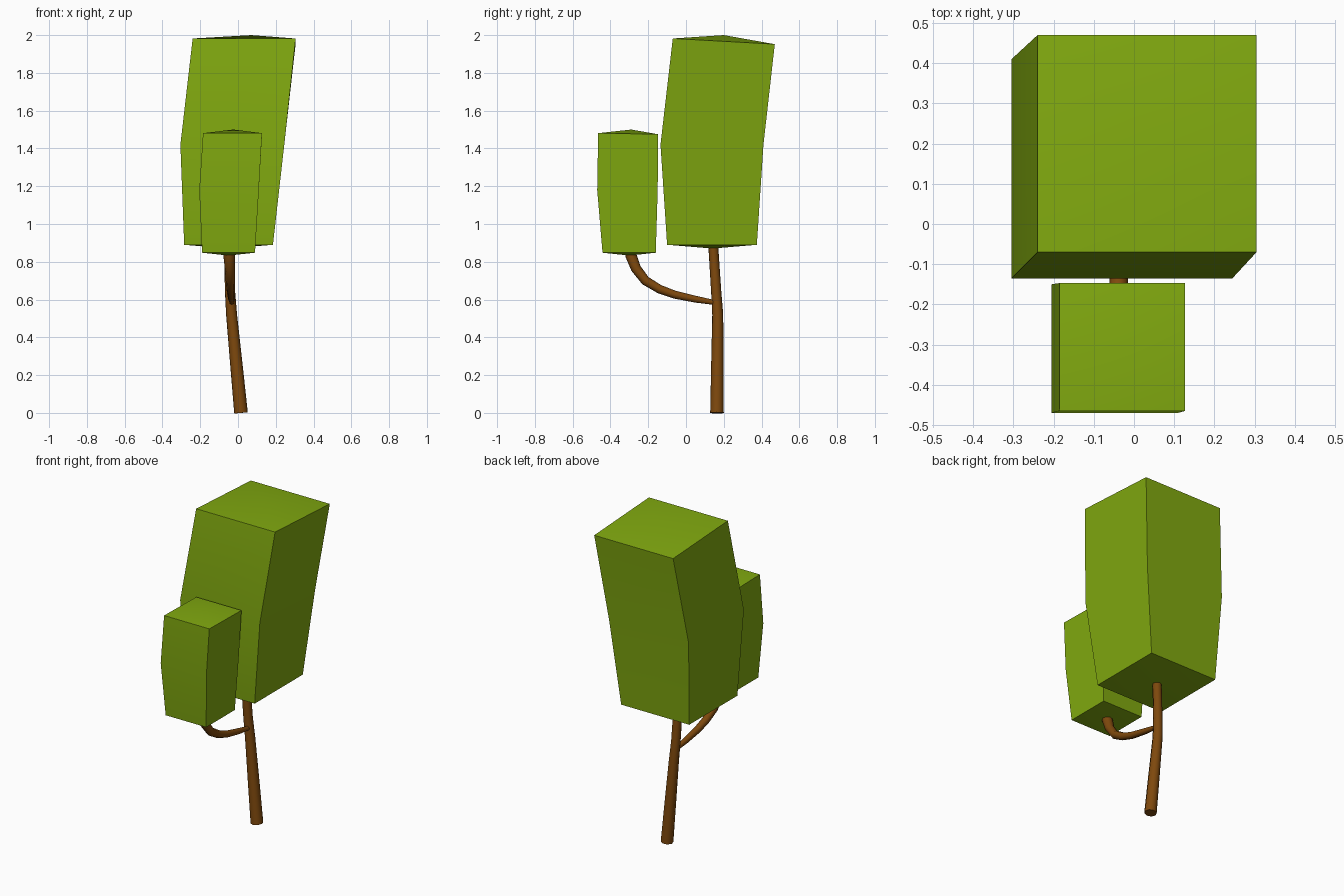
import bpy
import bmesh
import math

cube = bpy.data.objects.get("Cube")
if cube:
    bpy.data.objects.remove(cube, do_unlink=True)


def make_material(name, rgb):
    mat = bpy.data.materials.new(name)
    mat.use_nodes = True
    mat.diffuse_color = (*rgb, 1)
    bsdf = mat.node_tree.nodes["Principled BSDF"]
    bsdf.inputs["Base Color"].default_value = (*rgb, 1)
    bsdf.inputs["Roughness"].default_value = 0.9
    return mat


leaf_green = make_material("leaf green", (0.22, 0.40, 0.005))
bark_brown = make_material("bark brown", (0.21, 0.066, 0.004))


def smooth(obj, degrees):
    bpy.ops.object.select_all(action="DESELECT")
    obj.select_set(True)
    bpy.context.view_layer.objects.active = obj
    bpy.ops.object.shade_smooth_by_angle(angle=math.radians(degrees))


def add_crown(name, rings, low, high, bevel):
    """Loft boxes (x0, x1, y0, y1, z, tilt) and close both ends with a low peak."""
    bm = bmesh.new()
    loops = []
    for x0, x1, y0, y1, z, tilt in rings:
        corners = ((x0, y0, z + tilt), (x1, y0, z + tilt),
                   (x1, y1, z - tilt), (x0, y1, z - tilt))
        loops.append([bm.verts.new(c) for c in corners])
    bottom, top = bm.verts.new(low), bm.verts.new(high)
    for i in range(4):
        j = (i + 1) % 4
        for a, b in zip(loops, loops[1:]):
            bm.faces.new((a[i], a[j], b[j], b[i]))
        bm.faces.new((loops[0][j], loops[0][i], bottom))
        bm.faces.new((loops[-1][i], loops[-1][j], top))
    # Round only the box edges, not the gentle bends
    edges = [e for e in bm.edges if e.calc_face_angle() > math.radians(40)]
    bmesh.ops.bevel(bm, geom=edges, offset=bevel, segments=3,
                    profile=0.5, affect="EDGES")
    bmesh.ops.recalc_face_normals(bm, faces=bm.faces)
    mesh = bpy.data.meshes.new(name)
    bm.to_mesh(mesh)
    bm.free()
    mesh.materials.append(leaf_green)
    obj = bpy.data.objects.new(name, mesh)
    bpy.context.collection.objects.link(obj)
    smooth(obj, 60)


def add_limb(name, points):
    """Tapered round tube through (x, y, z, radius) points."""
    curve = bpy.data.curves.new(name, "CURVE")
    curve.dimensions = "3D"
    curve.bevel_depth = 1
    curve.bevel_resolution = 2
    curve.use_fill_caps = True
    spline = curve.splines.new("POLY")
    spline.points.add(len(points) - 1)
    for p, (x, y, z, r) in zip(spline.points, points):
        p.co = (x, y, z, 1)
        p.radius = r
    source = bpy.data.objects.new(name + " path", curve)
    bpy.context.collection.objects.link(source)
    bpy.context.view_layer.update()
    evaluated = source.evaluated_get(bpy.context.evaluated_depsgraph_get())
    mesh = bpy.data.meshes.new_from_object(evaluated)
    bpy.data.objects.remove(source, do_unlink=True)
    mesh.materials.clear()
    mesh.materials.append(bark_brown)
    obj = bpy.data.objects.new(name, mesh)
    bpy.context.collection.objects.link(obj)
    smooth(obj, 50)


# Leaf crowns
add_crown("main_crown",
          [(-0.285, 0.185, -0.10, 0.375, 0.89, 0),
           (-0.305, 0.245, -0.135, 0.41, 1.42, 0),
           (-0.24, 0.305, -0.07, 0.47, 1.967, 0.015)],
          (-0.05, 0.14, 0.87), (0.07, 0.20, 2.0), 0.05)
add_crown("small_crown",
          [(-0.19, 0.09, -0.442, -0.16, 0.848, 0),
           (-0.205, 0.11, -0.47, -0.15, 1.18, 0),
           (-0.185, 0.127, -0.465, -0.147, 1.478, 0.003)],
          (-0.05, -0.30, 0.833), (-0.025, -0.29, 1.5), 0.03)

# Trunk and side branch
add_limb("trunk", [(0.016, 0.164, 0, 0.036), (-0.008, 0.166, 0.25, 0.033),
                   (-0.034, 0.168, 0.52, 0.029), (-0.042, 0.160, 0.64, 0.027),
                   (-0.05, 0.142, 0.92, 0.026)])
add_limb("branch", [(-0.033, 0.165, 0.582, 0.012), (-0.034, 0.05, 0.602, 0.018),
                    (-0.036, -0.06, 0.626, 0.021), (-0.038, -0.14, 0.655, 0.023),
                    (-0.040, -0.215, 0.70, 0.025), (-0.043, -0.265, 0.765, 0.027),
                    (-0.047, -0.29, 0.83, 0.030), (-0.048, -0.298, 0.88, 0.030)])
